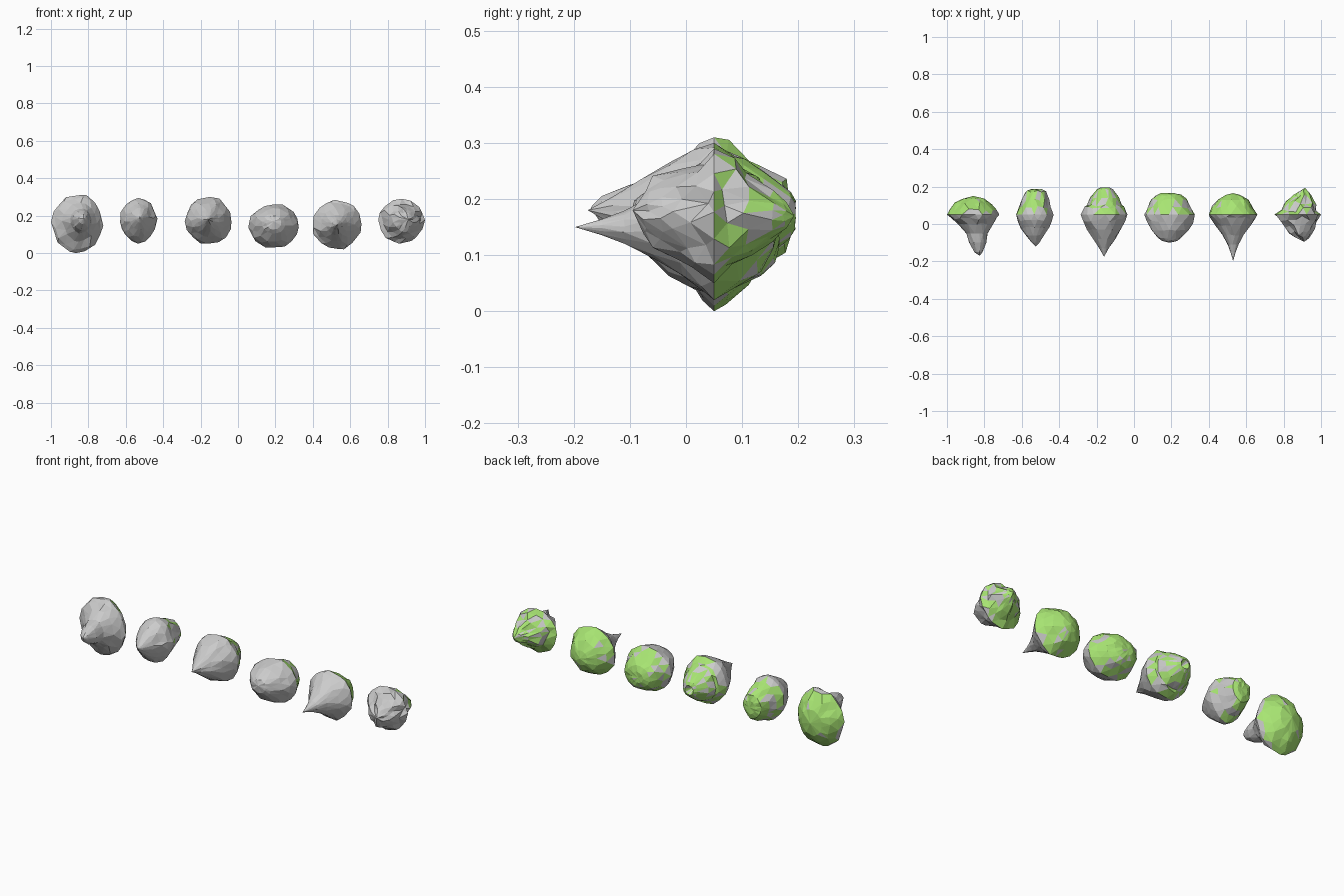
import bpy, bmesh, math, random

if "Cube" in bpy.data.objects:
    bpy.data.objects.remove(bpy.data.objects["Cube"])

grass = bpy.data.materials.new("grass")
grass.diffuse_color = (0.39, 0.78, 0.17, 1)
grass.use_nodes = True
grass.node_tree.nodes["Principled BSDF"].inputs["Base Color"].default_value = grass.diffuse_color
stone = bpy.data.materials.new("stone")
stone.diffuse_color = (0.8, 0.8, 0.8, 1)
stone.use_nodes = True
stone.node_tree.nodes["Principled BSDF"].inputs["Base Color"].default_value = stone.diffuse_color

SIDES = 16
RIM_Y = 0.05


def lerp(a, b, t):
    return a + (b - a) * t


def island(name, box, tip, crown, front, back, seed, bare=0.1, rough=0.04):
    """Faceted rock: rings along y, shrinking from the rim to a tip and a crown.
    box = x0, x1, z0, z1 of the rim; front/back = (y, scale) rings."""
    rnd = random.Random(seed)
    x0, x1, z0, z1 = box
    cx, cz, rx, rz = (x0 + x1) / 2, (z0 + z1) / 2, (x1 - x0) / 2, (z1 - z0) / 2
    bm = bmesh.new()

    # lumpy outline shared by all rings, normalised to fill the box
    outline = []
    for i in range(SIDES):
        a = 2 * math.pi * (i + rnd.uniform(-0.25, 0.25)) / SIDES
        r = rnd.uniform(0.95, 1.04)
        outline.append((r * math.cos(a), r * math.sin(a)))
    us, vs = [p[0] for p in outline], [p[1] for p in outline]
    outline = [(2 * (u - min(us)) / (max(us) - min(us)) - 1,
                2 * (v - min(vs)) / (max(vs) - min(vs)) - 1) for u, v in outline]

    def ring(y, s, end, jitter, step):
        """Every ring is turned half a side further, so facets stagger."""
        ox, oz = lerp(end[0], cx, s), lerp(end[1], cz, s)
        out = []
        for i in range(SIDES):
            u, v = outline[(i + step // 2) % SIDES]
            if step % 2:
                p = outline[(i + step // 2 + 1) % SIDES]
                u, v = (u + p[0]) / 2 * 1.015, (v + p[1]) / 2 * 1.015
            k = s * (1 + rnd.uniform(-jitter, jitter))
            out.append(bm.verts.new((ox + u * rx * k,
                                     y + rnd.uniform(-0.2, 0.2) * jitter * s,
                                     oz + v * rz * k)))
        return out

    rim = ring(RIM_Y, 1, tip, 0, 0)
    for rows, end in ((front, tip), (back, crown)):
        prev = rim
        for n, (y, s) in enumerate(rows[:-1]):
            cur = ring(y, s, end, rough, n + 1)
            for i in range(SIDES):
                j = (i + 1) % SIDES
                bm.faces.new((prev[i], prev[j], cur[i]))
                bm.faces.new((prev[j], cur[j], cur[i]))
            prev = cur
        cap = bm.verts.new((end[0], rows[-1][0], end[1]))
        for i in range(SIDES):
            bm.faces.new((prev[i], prev[(i + 1) % SIDES], cap))

    bmesh.ops.recalc_face_normals(bm, faces=bm.faces)
    # grass where the back faces away, with a few bare patches of stone
    for f in bm.faces:
        if (f.calc_center_median().y > RIM_Y + 0.005 and f.normal.y > 0.35
                and rnd.random() > bare):
            f.material_index = 1
    mesh = bpy.data.meshes.new(name)
    bm.to_mesh(mesh)
    bm.free()
    mesh.materials.append(stone)
    mesh.materials.append(grass)
    bpy.context.collection.objects.link(bpy.data.objects.new(name, mesh))


# wide rock with a narrow stem
island("island_1", (-1.0, -0.72, 0.0, 0.31), (-0.825, 0.185), (-0.86, 0.16),
       [(0.03, 0.9), (0.0, 0.66), (-0.05, 0.43), (-0.10, 0.33), (-0.15, 0.16), (-0.17, 0)],
       [(0.075, 0.93), (0.11, 0.73), (0.135, 0.45), (0.15, 0)], 1, 0.03)
# narrow rock with a flat crown
island("island_2", (-0.63, -0.43, 0.05, 0.295), (-0.525, 0.19), (-0.515, 0.17),
       [(0.02, 0.93), (-0.02, 0.75), (-0.06, 0.5), (-0.10, 0.2), (-0.12, 0)],
       [(0.09, 0.87), (0.13, 0.73), (0.175, 0.55), (0.185, 0.3), (0.185, 0)], 2, 0.04)
# tall cone with a stepped, half bare crown
island("island_3", (-0.285, -0.035, 0.05, 0.30), (-0.16, 0.18), (-0.155, 0.17),
       [(0.02, 0.93), (-0.03, 0.71), (-0.08, 0.46), (-0.13, 0.2), (-0.175, 0)],
       [(0.09, 0.84), (0.10, 0.76), (0.14, 0.62), (0.185, 0.34), (0.195, 0.2), (0.15, 0)],
       3, 0.3)
# blunt, low rock
island("island_4", (0.055, 0.325, 0.03, 0.26), (0.19, 0.17), (0.175, 0.14),
       [(0.01, 0.92), (-0.03, 0.75), (-0.075, 0.46), (-0.09, 0.3), (-0.1, 0)],
       [(0.09, 0.86), (0.13, 0.72), (0.155, 0.5), (0.165, 0.25), (0.165, 0)], 4, 0.08)
# round rock with a sharp spike
island("island_5", (0.40, 0.66, 0.02, 0.285), (0.53, 0.15), (0.53, 0.15),
       [(0.03, 0.92), (-0.01, 0.68), (-0.06, 0.43), (-0.11, 0.22), (-0.15, 0.11), (-0.198, 0)],
       [(0.09, 0.83), (0.13, 0.63), (0.155, 0.3), (0.165, 0)], 5, 0.06)
# craggy small rock
island("island_6", (0.75, 1.0, 0.05, 0.29), (0.91, 0.18), (0.914, 0.17),
       [(0.025, 0.83), (-0.01, 0.66), (-0.05, 0.52), (-0.07, 0.3), (-0.095, 0)],
       [(0.08, 0.8), (0.11, 0.65), (0.15, 0.37), (0.175, 0.22), (0.193, 0)],
       6, 0.15, 0.11)
